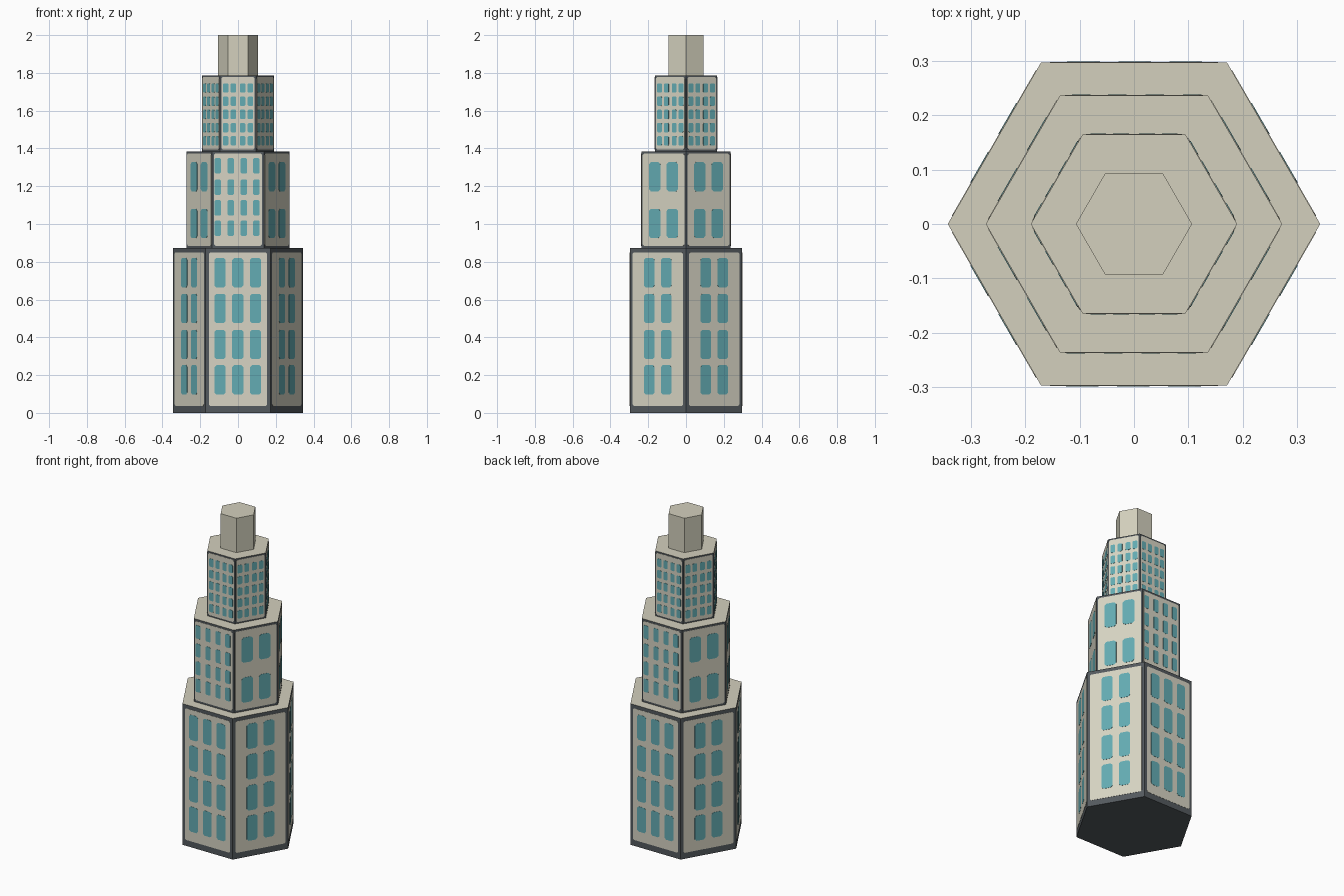
import bpy, bmesh, math
from mathutils import Vector

if "Cube" in bpy.data.objects:
    bpy.data.objects.remove(bpy.data.objects["Cube"])


def material(name, rgb):
    lin = [(c / 255 / 12.92) if c / 255 <= 0.04045 else ((c / 255 + 0.055) / 1.055) ** 2.4 for c in rgb]
    m = bpy.data.materials.new(name)
    m.diffuse_color = (*lin, 1)
    m.use_nodes = True
    m.node_tree.nodes["Principled BSDF"].inputs["Base Color"].default_value = m.diffuse_color
    return m


STONE = material("cream stone", (215, 212, 195))
ROOF = material("roof stone", (211, 208, 189))
FRAME = material("dark grey frame", (84, 90, 94))
GLASS = material("teal glass", (100, 172, 179))


def make_object(name, bm, mats):
    bmesh.ops.recalc_face_normals(bm, faces=bm.faces)
    me = bpy.data.meshes.new(name)
    bm.to_mesh(me)
    bm.free()
    for m in mats:
        me.materials.append(m)
    ob = bpy.data.objects.new(name, me)
    bpy.context.collection.objects.link(ob)
    return ob


def hex_tier(name, r, z0, z1, side):
    """Six-sided block with corners on the x axis; the roof has its own colour."""
    bm = bmesh.new()
    ring = [bm.verts.new((r * math.cos(i * math.pi / 3), r * math.sin(i * math.pi / 3), z0)) for i in range(6)]
    base = bm.faces.new(ring)
    res = bmesh.ops.extrude_face_region(bm, geom=[base], use_keep_orig=True)
    bmesh.ops.translate(bm, verts=[v for v in res["geom"] if isinstance(v, bmesh.types.BMVert)],
                        vec=(0, 0, z1 - z0))
    for f in bm.faces:
        f.material_index = 1 if f.calc_center_median().z > z1 - 0.001 else 0
    return make_object(name, bm, [side, ROOF])


def add_plate(bm, r, face, u, z, w, h, cut, out):
    """Thin plate with clipped corners lying on one of the six walls."""
    a = math.radians(30 + 60 * face)
    n = Vector((math.cos(a), math.sin(a), 0))
    t = Vector((-n.y, n.x, 0))
    origin = n * (r * math.cos(math.pi / 6)) + Vector((0, 0, z)) + t * u
    x, y = w / 2, h / 2
    pts = [(x - cut, -y), (x, -y + cut), (x, y - cut), (x - cut, y),
           (-x + cut, y), (-x, y - cut), (-x, -y + cut), (-x + cut, -y)]
    outer = [bm.verts.new(origin + t * p + Vector((0, 0, q)) + n * out) for p, q in pts]
    inner = [bm.verts.new(v.co - n * out) for v in outer]
    bm.faces.new(outer)
    for i in range(8):
        j = (i + 1) % 8
        bm.faces.new((outer[i], inner[i], inner[j], outer[j]))


# Window grids: (column offsets, row heights, width, height)
low_rows = [0.175, 0.362, 0.553, 0.742]
mid_rows = [0.978, 1.085, 1.195, 1.308]
top_grid = ([-0.066, -0.024, 0.024, 0.066], [1.44 + 0.07 * i for i in range(5)], 0.029, 0.05)
tiers = [
    # name, radius, bottom, top, side margin, bottom margin, top margin, front/back grid, slanted grid
    ("lower", 0.343, 0.0, 0.872, 0.017, 0.037, 0.022,
     ([-0.095, -0.001, 0.093], low_rows, 0.06, 0.155),
     ([-0.052, 0.052], low_rows, 0.066, 0.155)),
    ("middle", 0.273, 0.872, 1.385, 0.009, 0.012, 0.012,
     ([-0.107, -0.038, 0.031, 0.097], mid_rows, 0.034, 0.082),
     ([-0.054, 0.054], [1.003, 1.25], 0.07, 0.155)),
    ("upper", 0.19, 1.385, 1.787, 0.007, 0.009, 0.009, top_grid, top_grid),
]

for name, r, z0, z1, ms, mb, mt, flat_grid, slant_grid in tiers:
    hex_tier(name + "_tier", r, z0, z1, FRAME)
    # Stone wall panels inside the dark frame, and the windows on them
    walls, windows = bmesh.new(), bmesh.new()
    for face in range(6):
        add_plate(walls, r, face, 0, (z0 + mb + z1 - mt) / 2, r - 2 * ms, z1 - z0 - mb - mt, 0.008, 0.0012)
        cols, rows, w, h = flat_grid if face in (1, 4) else slant_grid
        for u in cols:
            for z in rows:
                add_plate(windows, r, face, u, z, w, h, w * 0.17, 0.0024)
    make_object(name + "_wall_panels", walls, [STONE])
    make_object(name + "_windows", windows, [GLASS])

# Plain block on top
hex_tier("rooftop_block", 0.107, 1.787, 2.0, ROOF)
